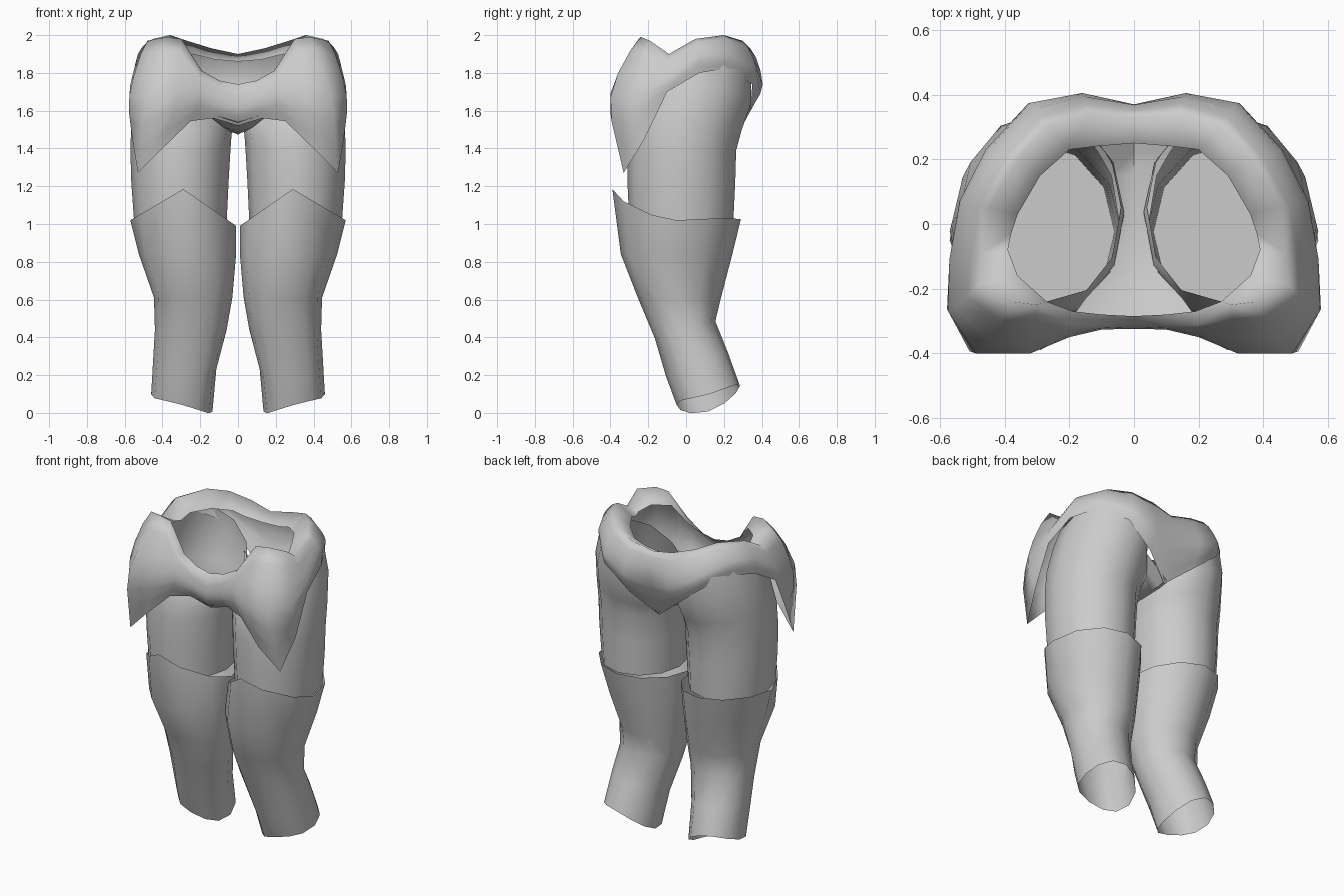
import bpy, bmesh, math
from mathutils import Vector

if "Cube" in bpy.data.objects:
    bpy.data.objects.remove(bpy.data.objects["Cube"])

grey = bpy.data.materials.new("plain grey")
grey.diffuse_color = (0.6, 0.6, 0.6, 1)
grey.use_nodes = True
grey.node_tree.nodes["Principled BSDF"].inputs["Base Color"].default_value = grey.diffuse_color


def finish(name, bm, angle=60):
    bmesh.ops.remove_doubles(bm, verts=bm.verts, dist=0.0005)
    bmesh.ops.recalc_face_normals(bm, faces=bm.faces)
    me = bpy.data.meshes.new(name)
    bm.to_mesh(me)
    bm.free()
    me.materials.append(grey)
    ob = bpy.data.objects.new(name, me)
    bpy.context.collection.objects.link(ob)
    bpy.ops.object.select_all(action='DESELECT')
    ob.select_set(True)
    bpy.context.view_layer.objects.active = ob
    bpy.ops.object.shade_smooth_by_angle(angle=math.radians(angle))
    return ob


def skin(bm, rows, closed):
    """Bridge rows of points with quads, return the rows of vertices."""
    vr = [[bm.verts.new(p) for p in r] for r in rows]
    for a, b in zip(vr, vr[1:]):
        n = len(a)
        for i in range(n if closed else n - 1):
            j = (i + 1) % n
            bm.faces.new((a[i], a[j], b[j], b[i]))
    return vr


def ring(x0, x1, y0, y1, height, front, side, n=12):
    """Oval; front > 1 makes its front half pointed, < 1 squarer.
    height(u, v) gives z from -1..1 coordinates."""
    pts = []
    for i in range(n):
        a = 2 * math.pi * i / n
        c, s = math.cos(a), math.sin(a)
        p = front if s < -0.01 else 1.0
        u = math.copysign(abs(c) ** p, c)
        v = math.copysign(abs(s) ** p, s)
        x = (x0 + x1) / 2 + u * (x1 - x0) / 2
        y = (y0 + y1) / 2 + v * (y1 - y0) / 2
        pts.append((side * x, y, height(u, v)))
    return pts


def tilt(z, su=0.0, sv=0.0):
    return lambda u, v: z + su * u + sv * v


def knee_rim(u, v):
    # pointed rim in front, level rim behind
    return 1.005 + 0.015 * u + (0.18 * (1 - abs(u)) if v < -0.01 else 0.02 * v)


def ankle_rim(u, v):
    return 0.053 + 0.045 * u + 0.05 * v + 0.04 * v * v


def thigh_rim(u, v):
    # high outside and behind, low at the crotch
    return 1.67 + 0.16 * u + 0.1 * max(v, 0)


for side, word in ((1, "left"), (-1, "right")):
    # lower leg, a tube open at both ends
    bm = bmesh.new()
    skin(bm, [ring(*r, side) for r in (
        (0.01, 0.57, -0.39, 0.29, knee_rim, 1.35),
        (0.01, 0.525, -0.345, 0.245, tilt(0.84), 1.0),
        (0.03, 0.445, -0.255, 0.185, tilt(0.61), 0.9),
        (0.06, 0.44, -0.165, 0.155, tilt(0.44, 0, 0.045), 0.87),
        (0.115, 0.45, -0.105, 0.225, tilt(0.25, 0.02, 0.06), 0.87),
        (0.135, 0.46, -0.05, 0.285, ankle_rim, 0.87))], True)
    finish(word + "_lower_leg", bm)

    # thigh, open at the slanted top and closed inside the knee rim
    bm = bmesh.new()
    vr = skin(bm, [ring(*r, side) for r in (
        (0.04, 0.50, -0.24, 0.345, thigh_rim, 0.9),
        (0.03, 0.54, -0.27, 0.345, tilt(1.61, 0.1, 0.03), 0.9),
        (0.035, 0.565, -0.30, 0.295, tilt(1.50, 0.04), 0.95),
        (0.04, 0.57, -0.31, 0.265, tilt(1.39), 1.0),
        (0.05, 0.565, -0.31, 0.26, tilt(1.22), 1.0),
        (0.06, 0.55, -0.30, 0.25, tilt(1.01), 1.0))], True)
    bm.faces.new(vr[-1])
    finish(word + "_thigh", bm)

# hip guard: sections from front middle to back middle (inner, top, mid, bottom)
sections = [
    ((0, -.285, 1.74), (0, -.31, 1.70), (0, -.325, 1.6), (0, -.28, 1.52)),
    ((.1, -.28, 1.76), (.1, -.315, 1.74), (.1, -.325, 1.63), (.13, -.29, 1.56)),
    ((.19, -.27, 1.81), (.2, -.31, 1.81), (.2, -.35, 1.68), (.25, -.33, 1.545)),
    ((.27, -.24, 1.90), (.3, -.25, 1.98), (.32, -.40, 1.69), (.4, -.36, 1.40)),
    ((.36, -.16, 1.91), (.38, -.24, 1.99), (.49, -.40, 1.67), (.53, -.33, 1.27)),
    ((.39, -.08, 1.89), (.48, -.19, 1.97), (.575, -.27, 1.68), (.56, -.22, 1.45)),
    ((.38, -.03, 1.88), (.47, -.09, 1.90), (.565, -.11, 1.76), (.56, -.10, 1.70)),
    ((.36, .03, 1.91), (.45, .05, 1.98), (.53, .07, 1.9), (.54, .07, 1.80)),
    ((.29, .15, 1.91), (.36, .20, 2.0), (.45, .23, 1.9), (.46, .22, 1.825)),
    ((.2, .23, 1.89), (.27, .30, 1.97), (.32, .375, 1.82), (.33, .35, 1.74)),
    ((.12, .24, 1.87), (.14, .34, 1.93), (.16, .405, 1.74), (.16, .34, 1.6)),
    ((0, .25, 1.86), (0, .33, 1.90), (0, .37, 1.75), (0, .27, 1.47)),
]


def rounded(section):
    """Bulge the outer side of a section with a smooth curve."""
    a, b, c, d = [Vector(p) for p in section]
    pts = [a]
    for p, q, m0, m1 in ((b, c, (c - a) / 2, (d - b) / 2), (c, d, (d - b) / 2, (d - c))):
        for t in (0, 1 / 3, 2 / 3):
            pts.append(p * (2*t**3 - 3*t*t + 1) + m0 * (t**3 - 2*t*t + t)
                       + q * (3*t*t - 2*t**3) + m1 * (t**3 - t*t))
    return pts + [d]


bm = bmesh.new()
for side in (1, -1):
    skin(bm, [[(side * p.x, p.y, min(p.z, 2)) for p in rounded(s)] for s in sections], False)
finish("hip_guard", bm, 120)

# strip between the legs joining front and back of the hip guard
bm = bmesh.new()
strip = ((-.3, .2, 1.6, 1.54), (-.23, .15, 1.57, 1.51), (-.15, .075, 1.51, 1.49),
         (0, .045, 1.49, 1.48), (.15, .07, 1.52, 1.475), (.22, .11, 1.57, 1.475),
         (.29, .16, 1.62, 1.49))
skin(bm, [[(-w, y, ze), (0, y, zc), (w, y, ze)] for y, w, ze, zc in strip], False)
finish("crotch_strip", bm)
